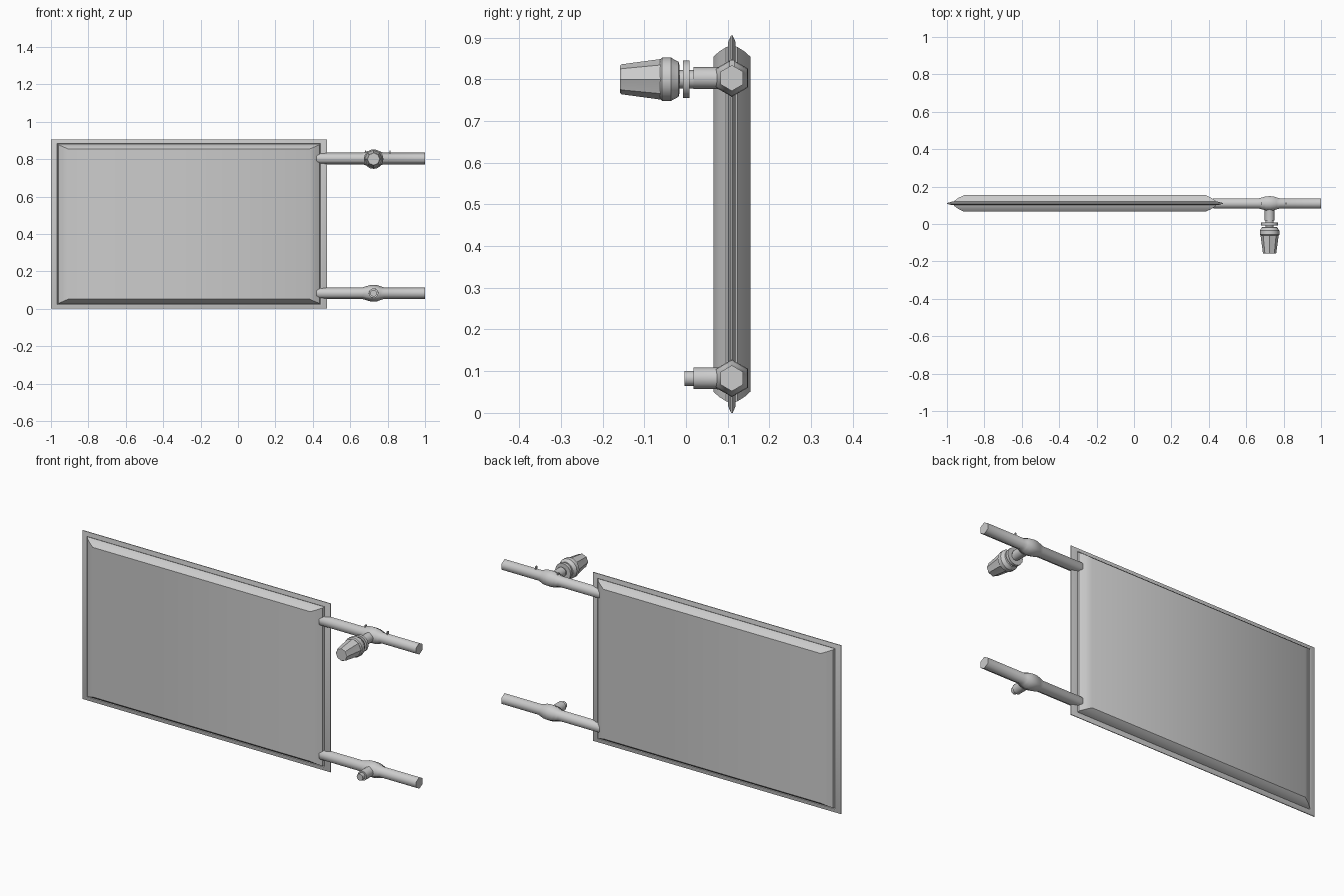
import bpy, bmesh, math
from mathutils import Vector

if "Cube" in bpy.data.objects:
    bpy.data.objects.remove(bpy.data.objects["Cube"])

def finish(name, bm, angle=35):
    bmesh.ops.recalc_face_normals(bm, faces=bm.faces)
    me = bpy.data.meshes.new(name)
    bm.to_mesh(me)
    bm.free()
    ob = bpy.data.objects.new(name, me)
    bpy.context.collection.objects.link(ob)
    bpy.ops.object.select_all(action='DESELECT')
    ob.select_set(True)
    bpy.context.view_layer.objects.active = ob
    bpy.ops.object.shade_smooth_by_angle(angle=math.radians(angle))
    return ob

def skin(bm, rings):
    """Bridge consecutive vertex rings and cap both ends."""
    for a, b in zip(rings, rings[1:]):
        n = len(a)
        for i in range(n):
            j = (i + 1) % n
            bm.faces.new((a[i], a[j], b[j], b[i]))
    bm.faces.new(rings[0])
    bm.faces.new(rings[-1])

def lathe(name, profile, sides, axis, origin, angle=35, flute=1.0):
    """Turn (distance, radius) pairs around the x axis or the -y axis."""
    bm = bmesh.new()
    o = Vector(origin)
    rings = []
    for d, r in profile:
        ring = []
        for i in range(sides):
            t = 2 * math.pi * i / sides
            q = r * (flute if i % 2 else 1.0)
            u, v = q * math.sin(t), q * math.cos(t)
            ring.append(bm.verts.new(o + Vector((d, u, v) if axis == 'X' else (u, -d, v))))
        rings.append(ring)
    skin(bm, rings)
    return finish(name, bm, angle)

Y = 0.11          # depth of the panel plane and pipes
VX = 0.725        # valve position along the pipes

# Radiator panel: rim, narrow groove, then a padded face on both sides
X0, X1, Z0, Z1 = -1.0, 0.475, 0.0, 0.905
steps = [(0.0, 0.0, 0.002), (0.025, 0.016, 0.009), (0.033, 0.022, 0.009),
         (0.036, 0.025, 0.005), (0.039, 0.028, 0.014), (0.062, 0.038, 0.030),
         (0.092, 0.051, 0.0445)]
bm = bmesh.new()
layers = [(dx, dz, -h) for dx, dz, h in reversed(steps)] + steps
rings = []
for dx, dz, y in layers:
    rings.append([bm.verts.new((x, Y + y, z)) for x, z in (
        (X0 + dx, Z0 + dz), (X1 - dx, Z0 + dz), (X1 - dx, Z1 - dz), (X0 + dx, Z1 - dz))])
skin(bm, rings)
finish("radiator_panel", bm, 32)

# Pipes with a swollen tee joint, and the branch facing forward
pipe = [(0.41, 0.025), (0.43, 0.031), (0.665, 0.031), (0.685, 0.037), (0.705, 0.043),
        (0.725, 0.045), (0.745, 0.043), (0.762, 0.037), (0.78, 0.031), (1.0, 0.031)]
for label, z in (("upper", 0.803), ("lower", 0.083)):
    lathe(label + "_pipe", pipe, 6, 'X', (0, Y, z), 65)
    lathe(label + "_branch", [(0.0, 0.03), (0.038, 0.026), (0.092, 0.026)],
          12, 'Y', (VX, Y, z), 40)

# Lower valve stub
lathe("lower_valve_stub", [(0.085, 0.018), (0.113, 0.018)], 12, 'Y', (VX, Y, 0.083))

# Upper valve: neck, washer, collar and fluted knob
O = (VX, 0, 0.80)
lathe("valve_neck", [(-0.03, 0.022), (0.03, 0.022)], 12, 'Y', O)
lathe("valve_washer", [(-0.008, 0.045), (0.007, 0.045)], 16, 'Y', O)
lathe("knob_collar", [(0.016, 0.035), (0.018, 0.042), (0.033, 0.050), (0.036, 0.0525),
                      (0.057, 0.0525), (0.062, 0.047)], 16, 'Y', O, 30)
lathe("knob_grip", [(0.058, 0.049), (0.154, 0.036), (0.158, 0.033)],
      16, 'Y', O, 20, 0.91)

# Tiny upright pins on the upper pipe
for i, x in enumerate((0.681, 0.812)):
    bm = bmesh.new()
    bmesh.ops.create_cube(bm, size=1)
    for v in bm.verts:
        v.co = Vector((x + v.co.x * 0.006, Y + v.co.y * 0.012, 0.835 + v.co.z * 0.022))
    finish(f"pipe_pin_{i + 1}", bm)
